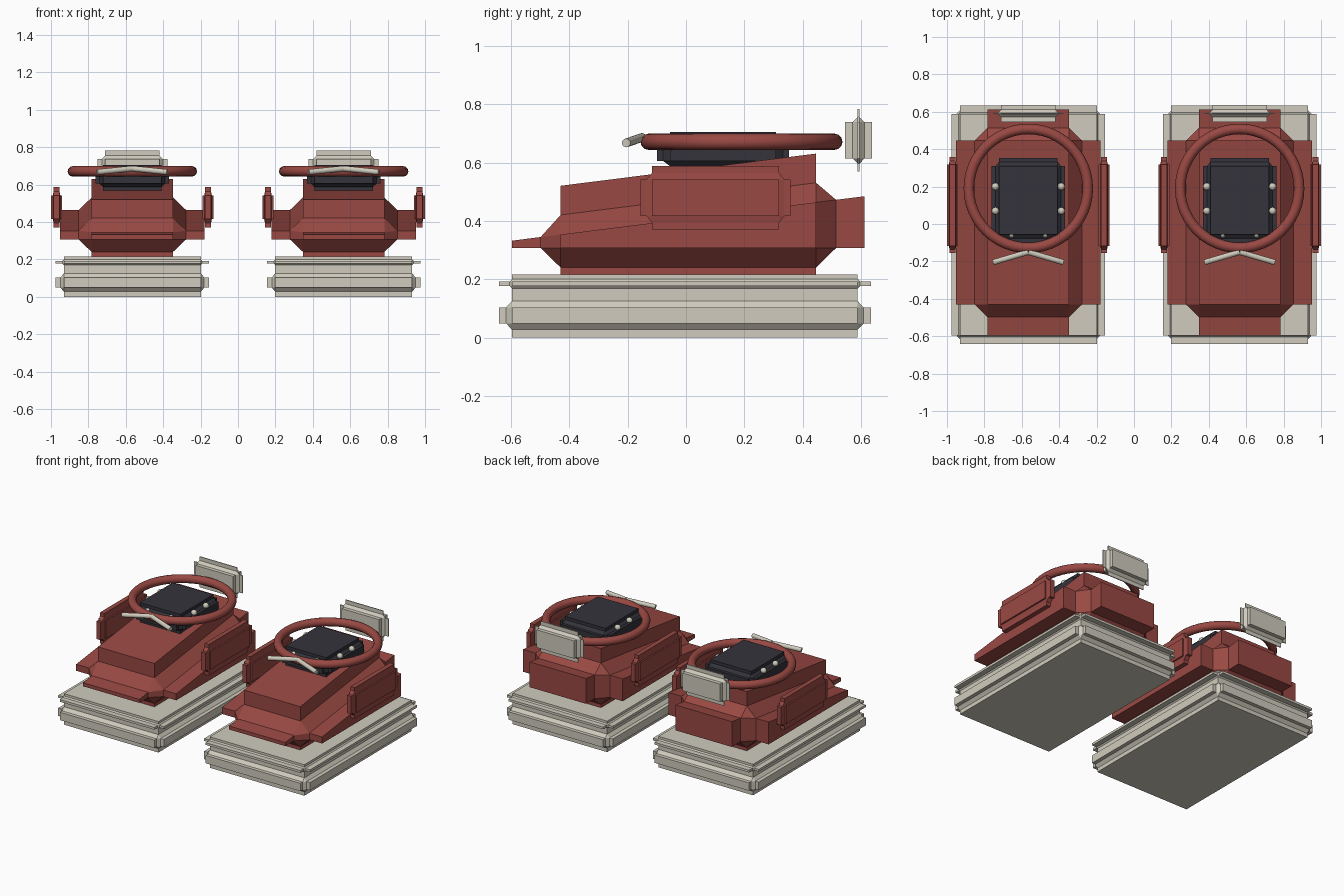
import bpy, bmesh, math
from mathutils import Vector

if "Cube" in bpy.data.objects:
    bpy.data.objects.remove(bpy.data.objects["Cube"])


def material(name, rgb):
    m = bpy.data.materials.new(name)
    m.diffuse_color = (*rgb, 1)
    m.use_nodes = True
    m.node_tree.nodes["Principled BSDF"].inputs["Base Color"].default_value = m.diffuse_color
    return m


RED = material("brick red", (0.32, 0.066, 0.056))
CREAM = material("stone cream", (0.63, 0.60, 0.51))
DARK = material("charcoal", (0.033, 0.033, 0.043))


def add_object(bm, name, mat, smooth=False):
    bmesh.ops.recalc_face_normals(bm, faces=bm.faces)
    for f in bm.faces:
        f.smooth = smooth
    me = bpy.data.meshes.new(name)
    bm.to_mesh(me)
    bm.free()
    me.materials.append(mat)
    ob = bpy.data.objects.new(name, me)
    bpy.context.collection.objects.link(ob)
    return ob


def stepped_box(name, mat, center, xs, ys, zs, slope=0.0):
    """Bevelled box with all six faces pushed out.
    xs, ys, zs: half sizes of flat face, bevelled core and pushed-out face."""
    bm = bmesh.new()
    bmesh.ops.create_cube(bm, size=4)
    bmesh.ops.bevel(bm, geom=bm.edges[:], offset=1, offset_type='OFFSET',
                    segments=1, affect='EDGES')
    bm.normal_update()
    sides = [f for f in bm.faces if max(abs(c) for c in f.normal) > 0.99
             and min(max(abs(c) for c in v.co) for v in f.verts) > 1.9
             and f.calc_area() > 3.5]
    for f in bmesh.ops.extrude_discrete_faces(bm, faces=sides)["faces"]:
        n = Vector([round(c) for c in f.normal])
        for v in f.verts:
            v.co += n
    for v in bm.verts:
        for i, levels in enumerate((xs, ys, zs)):
            k = min(3, max(1, round(abs(v.co[i])))) - 1
            v.co[i] = math.copysign(levels[k], v.co[i])
        above = v.co.z > 0
        v.co += Vector(center)
        if above:
            v.co.z += slope * v.co.y
    return add_object(bm, name, mat)


def rod(name, mat, a, b, radius):
    a, b = Vector(a), Vector(b)
    bm = bmesh.new()
    bmesh.ops.create_cone(bm, cap_ends=True, segments=16, radius1=radius,
                          radius2=radius, depth=(b - a).length)
    rot = (b - a).to_track_quat('Z', 'Y').to_matrix()
    for v in bm.verts:
        v.co = rot @ v.co + (a + b) / 2
    ob = add_object(bm, name, mat, True)
    ob.data.set_sharp_from_angle(angle=math.radians(40))


def knob(name, center, radius):
    bm = bmesh.new()
    bmesh.ops.create_uvsphere(bm, u_segments=16, v_segments=10, radius=radius)
    bmesh.ops.translate(bm, verts=bm.verts, vec=center)
    add_object(bm, name, CREAM, True)


def ring(name, mat, center, major, minor, n=48, m=12):
    bm = bmesh.new()
    rows = []
    for i in range(n):
        a = 2 * math.pi * i / n
        row = []
        for j in range(m):
            t = 2 * math.pi * j / m
            r = major + minor * math.cos(t)
            p = Vector((r * math.cos(a), r * math.sin(a), minor * math.sin(t)))
            row.append(bm.verts.new(p + Vector(center)))
        rows.append(row)
    for i in range(n):
        for j in range(m):
            r0, r1 = rows[i], rows[(i + 1) % n]
            bm.faces.new((r0[j], r1[j], r1[(j + 1) % m], r0[(j + 1) % m]))
    add_object(bm, name, mat, True)


for cx, side in ((-0.565, "left"), (0.565, "right")):
    # layered sole
    stepped_box(side + "_lower_sole", CREAM, (cx, -0.004, 0.0765),
                (0.366, 0.384, 0.41), (0.592, 0.612, 0.637), (0.0275, 0.049, 0.0765))
    stepped_box(side + "_upper_sole", CREAM, (cx, -0.004, 0.185),
                (0.366, 0.373, 0.41), (0.592, 0.600, 0.637), (0.008, 0.016, 0.032))
    # wedge body rising to the back
    stepped_box(side + "_body", RED, (cx, 0.008, 0.3575),
                (0.218, 0.288, 0.387), (0.4375, 0.506, 0.603), (0.05, 0.117, 0.217), 0.126)
    # side panels
    for s in (-1, 1):
        stepped_box(side + "_side_panel", RED, (cx + s * 0.405, 0.101, 0.479),
                    (0.016, 0.020, 0.030), (0.218, 0.236, 0.257), (0.0625, 0.085, 0.109))
    # heel panel
    stepped_box(side + "_heel_panel", CREAM, (cx, 0.591, 0.676),
                (0.145, 0.163, 0.187), (0.003, 0.020, 0.046), (0.062, 0.080, 0.107))
    # dark top pad with eyelet knobs
    stepped_box(side + "_top_pad", DARK, (cx, 0.127, 0.635),
                (0.157, 0.175, 0.196), (0.182, 0.205, 0.226), (0.030, 0.047, 0.069))
    for s in (-1, 1):
        for y in (0.07, 0.20):
            knob(side + "_knob", (cx + s * 0.176, y, 0.674), 0.02)
        knob(side + "_front_knob", (cx + s * 0.09, -0.055, 0.664), 0.018)
    # collar ring
    ring(side + "_collar_ring", RED, (cx, 0.19, 0.671), 0.318, 0.028)
    # bent lace ends
    for s in (-1, 1):
        rod(side + "_lace", CREAM, (cx, -0.150, 0.686), (cx + s * 0.187, -0.205, 0.667), 0.015)
